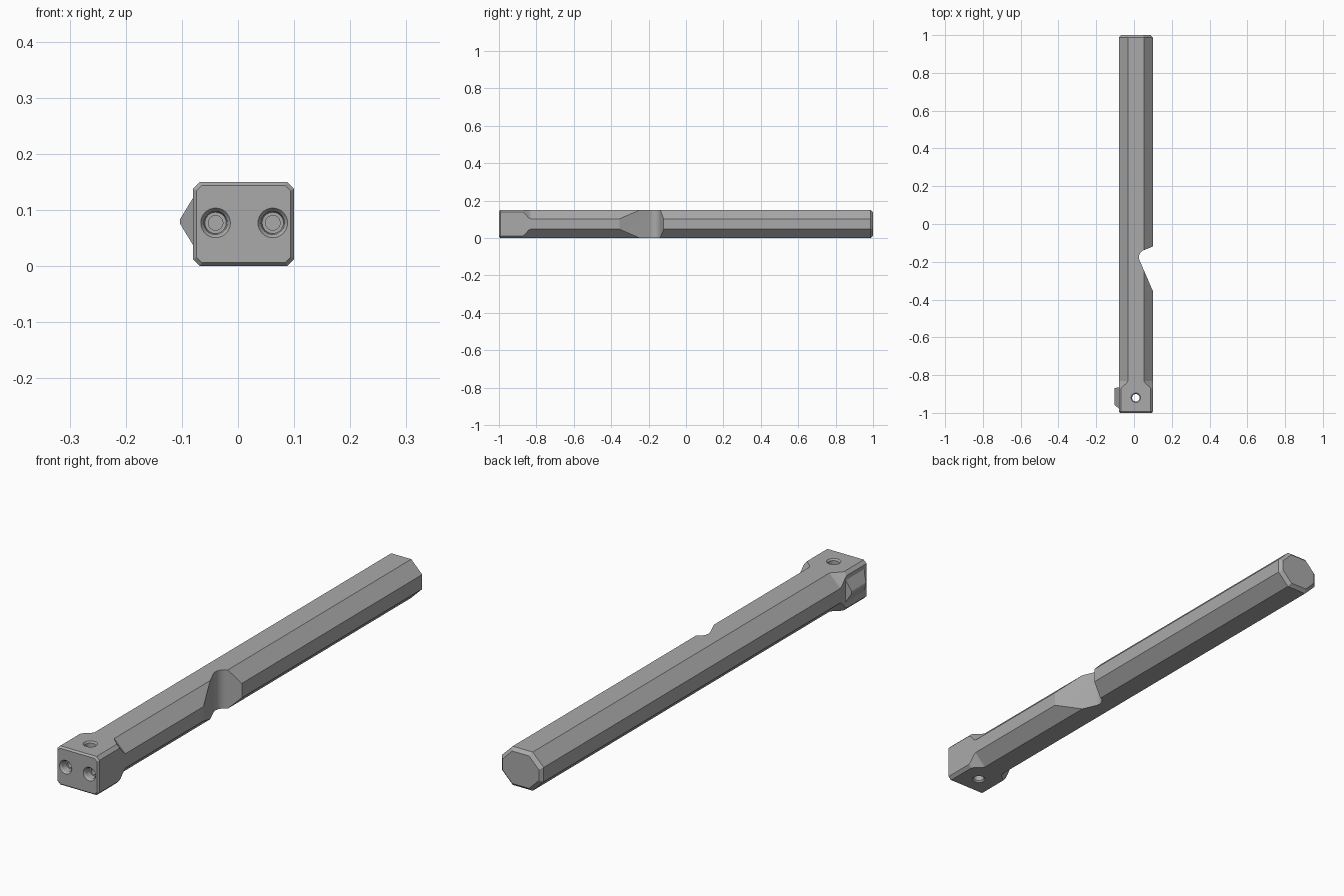
import bpy, bmesh, math
from mathutils import Matrix, Vector

cube = bpy.data.objects.get("Cube")
if cube:
    bpy.data.objects.remove(cube, do_unlink=True)

grey = bpy.data.materials.new("plain grey")
grey.use_nodes = True
grey.diffuse_color = (0.4, 0.4, 0.4, 1)
grey.node_tree.nodes["Principled BSDF"].inputs["Base Color"].default_value = (0.4, 0.4, 0.4, 1)

CX, CZ, HX, HZ = 0.01, 0.075, 0.09, 0.075


def loft(name, rings):
    """Skin a row of closed rings and cap both ends."""
    bm = bmesh.new()
    rows = [[bm.verts.new(p) for p in ring] for ring in rings]
    n = len(rows[0])
    for a, b in zip(rows, rows[1:]):
        for i in range(n):
            j = (i + 1) % n
            bm.faces.new((a[i], a[j], b[j], b[i]))
    bm.faces.new(rows[0])
    bm.faces.new(rows[-1])
    bmesh.ops.recalc_face_normals(bm, faces=bm.faces)
    mesh = bpy.data.meshes.new(name)
    bm.to_mesh(mesh)
    bm.free()
    mesh.materials.append(grey)
    obj = bpy.data.objects.new(name, mesh)
    bpy.context.collection.objects.link(obj)
    return obj


def octagon(y, inset, c):
    """Rectangle section with cut corners."""
    w, h = HX - inset, HZ - inset
    pts = [(w, h - c), (w - c, h), (c - w, h), (-w, h - c),
           (-w, c - h), (c - w, -h), (w - c, -h), (w, c - h)]
    return [(CX + x, y, CZ + z) for x, z in pts]


def turned(name, profile, matrix):
    """Round cutter from (radius, distance along axis) pairs."""
    steps = [math.tau * i / 32 for i in range(32)]
    return loft(name, [[matrix @ Vector((r * math.cos(t), r * math.sin(t), d))
                        for t in steps] for r, d in profile])


def cut(target, cutter):
    cutter.hide_render = True
    mod = target.modifiers.new("cut", "BOOLEAN")
    mod.operation = "DIFFERENCE"
    mod.solver = "EXACT"
    mod.object = cutter
    bpy.context.view_layer.objects.active = target
    bpy.ops.object.modifier_apply(modifier=mod.name)
    bpy.data.objects.remove(cutter, do_unlink=True)


# Bar with square head, flared neck and chamfered tail
bar = loft("bar", [octagon(*s) for s in (
    (-1, 0.006, 0.010), (-0.993, 0, 0.012), (-0.872, 0, 0.012),
    (-0.863, 0, 0.017), (-0.842, 0, 0.041), (-0.832, 0, 0.047),
    (0.987, 0, 0.047), (1, 0.012, 0.042))])

# Rounded notch in the left side
arc = [(0.066 + 0.04 * math.cos(t), -0.176 + 0.04 * math.sin(t))
       for t in (math.radians(205 - 10 * i) for i in range(11))]
outline = [(0.13, -0.421), (0.1, -0.355)] + arc + [(0.1, -0.119), (0.13, -0.108)]
cut(bar, loft("notch_cutter", [[(x, y, z) for x, y in outline] for z in (-0.1, 0.25)]))

# Two stepped sockets in the front face
for x in (-0.04, 0.062):
    place = Matrix.Translation((x, -1, 0.077)) @ Matrix.Rotation(-math.pi / 2, 4, "X")
    cut(bar, turned("socket_cutter", [(0.028, -0.002), (0.021, 0.007), (0.019, 0.03),
                                      (0.013, 0.03), (0.013, 0.06)], place))

# Vertical pin hole through the head, countersunk at both ends
cut(bar, turned("pin_hole_cutter", [(0.027, -0.002), (0.02, 0.006), (0.02, 0.144),
                                    (0.027, 0.152)], Matrix.Translation((CX, -0.92, 0))))

# Ridge on the right side of the head
foot, top = -0.072, -0.103
ridge = loft("side_ridge", [
    [(foot, y0, 0.135), (peak, y1, 0.084), (peak, y1, 0.075), (foot, y0, 0.024)]
    for y0, y1, peak in ((-0.985, -0.957, top), (-0.863, -0.869, top))])

for obj in (bar, ridge):
    bpy.ops.object.select_all(action="DESELECT")
    obj.select_set(True)
    bpy.context.view_layer.objects.active = obj
    bpy.ops.object.shade_smooth_by_angle(angle=math.radians(20))
